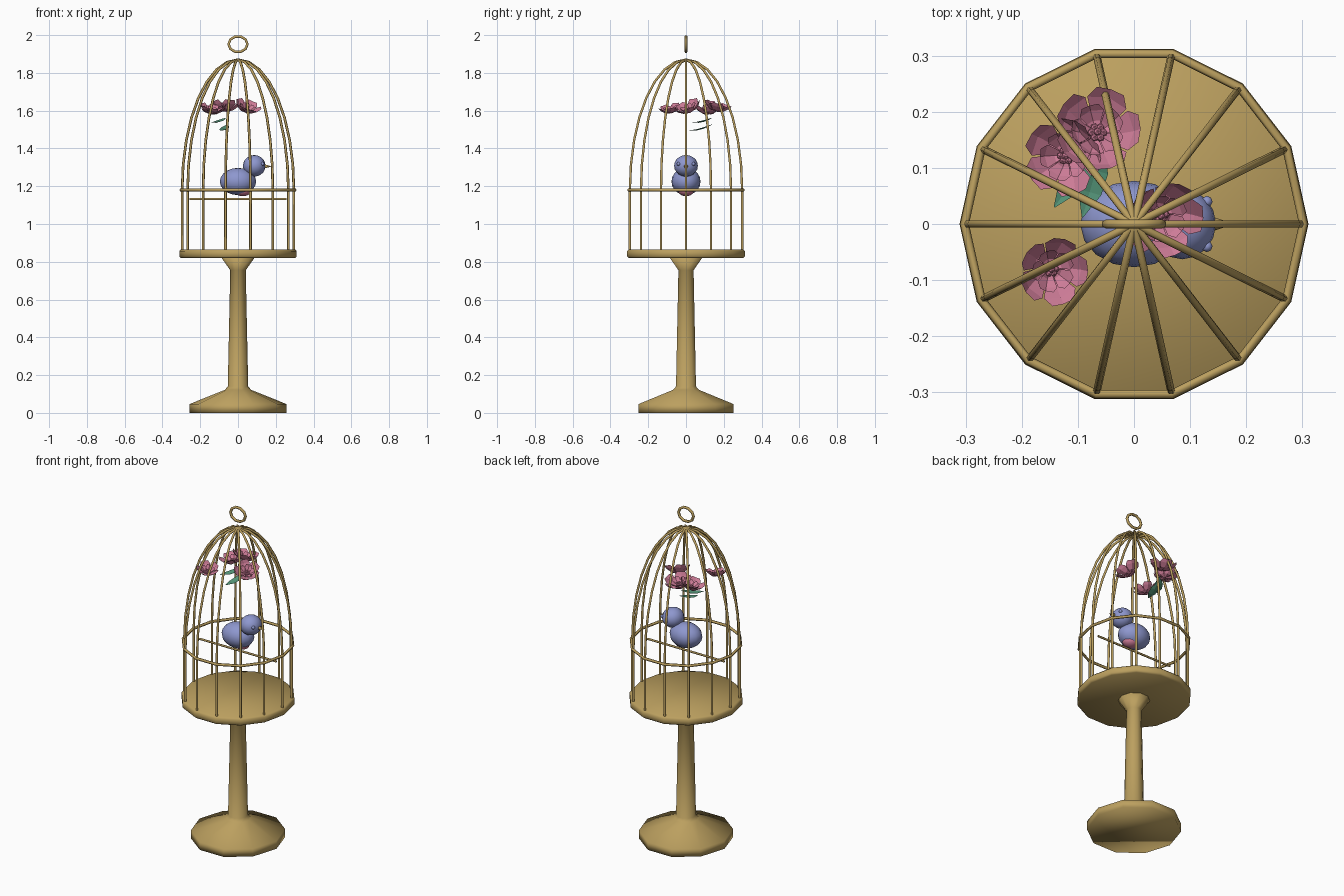
import bpy, bmesh, math
from mathutils import Matrix, Vector

if "Cube" in bpy.data.objects:
    bpy.data.objects.remove(bpy.data.objects["Cube"])

YS = 1.03      # the cage is very slightly deeper than wide
SIDES = 14


def material(name, rgb):
    m = bpy.data.materials.new(name)
    m.diffuse_color = (*rgb, 1)
    m.use_nodes = True
    m.node_tree.nodes["Principled BSDF"].inputs["Base Color"].default_value = m.diffuse_color
    return m


BRASS = material("brass", (0.50, 0.35, 0.115))
BLUE = material("bird blue", (0.27, 0.31, 0.62))
PINK = material("petal pink", (0.61, 0.20, 0.31))
GREEN = material("leaf green", (0.09, 0.30, 0.19))


def add_mesh(name, mesh, mat, smooth=True):
    ob = bpy.data.objects.new(name, mesh)
    bpy.context.collection.objects.link(ob)
    mesh.materials.clear()
    mesh.materials.append(mat)
    for p in mesh.polygons:
        p.use_smooth = smooth
        p.material_index = 0
    return ob


def finish(name, bm, mat, smooth=True, normals=True):
    if normals:
        bmesh.ops.recalc_face_normals(bm, faces=bm.faces)
    me = bpy.data.meshes.new(name)
    bm.to_mesh(me)
    bm.free()
    return add_mesh(name, me, mat, smooth)


def lathe(name, profile, sides, mat):
    """Revolve (radius, z) points and cap both ends."""
    bm = bmesh.new()
    rings = []
    for r, z in profile:
        rings.append([bm.verts.new((r * math.cos(2 * math.pi * i / sides),
                                    YS * r * math.sin(2 * math.pi * i / sides), z))
                      for i in range(sides)])
    for a, b in zip(rings, rings[1:]):
        for i in range(sides):
            j = (i + 1) % sides
            bm.faces.new((a[i], a[j], b[j], b[i]))
    bm.faces.new(rings[0])
    bm.faces.new(rings[-1])
    return finish(name, bm, mat)


def tubes(name, paths, radius, mat, closed=False):
    """Sweep a small round section along polylines."""
    cu = bpy.data.curves.new(name + "_path", 'CURVE')
    cu.dimensions = '3D'
    cu.bevel_depth = radius
    cu.bevel_resolution = 1
    cu.use_fill_caps = True
    for pts in paths:
        s = cu.splines.new('POLY')
        s.points.add(len(pts) - 1)
        for p, co in zip(s.points, pts):
            p.co = (*co, 1)
        s.use_cyclic_u = closed
    tmp = bpy.data.objects.new(name + "_tmp", cu)
    bpy.context.collection.objects.link(tmp)
    dg = bpy.context.evaluated_depsgraph_get()
    me = bpy.data.meshes.new_from_object(tmp.evaluated_get(dg))
    bpy.data.objects.remove(tmp)
    return add_mesh(name, me, mat)


def ellipsoid(name, centre, radii, mat, seg=16, rings=10):
    bm = bmesh.new()
    bmesh.ops.create_uvsphere(bm, u_segments=seg, v_segments=rings, radius=1)
    bmesh.ops.transform(bm, matrix=Matrix.Translation(centre) @ Matrix.Diagonal((*radii, 1)),
                        verts=bm.verts)
    return finish(name, bm, mat)


# Pedestal and tray
lathe("pedestal", [(0.256, 0), (0.256, 0.047), (0.07, 0.122), (0.054, 0.14),
                   (0.041, 0.755), (0.088, 0.822)], 10, BRASS)
lathe("tray", [(0.302, 0.82), (0.311, 0.828), (0.311, 0.856), (0.302, 0.866)], SIDES, BRASS)

# Cage bars: straight below, elliptical dome above
profile = [(0.296, 0.86), (0.296, 1.18)]
for k in range(1, 9):
    t = math.pi / 2 * k / 8
    profile.append((0.296 * math.cos(t), 1.18 + 0.69 * math.sin(t)))
bars = []
for i in range(SIDES):
    a = 2 * math.pi * i / SIDES
    bars.append([(r * math.cos(a), YS * r * math.sin(a), z) for r, z in profile])
tubes("cage_bars", bars, 0.007, BRASS)

# Middle hoop, hanging ring and perch
tubes("cage_hoop", [[(0.302 * math.cos(2 * math.pi * i / SIDES),
                      0.302 * YS * math.sin(2 * math.pi * i / SIDES), 1.18)
                     for i in range(SIDES)]], 0.008, BRASS, True)
tubes("hanging_ring", [[(0.05 * math.cos(math.pi * i / 5), 0,
                         1.952 + 0.042 * math.sin(math.pi * i / 5))
                        for i in range(10)]], 0.008, BRASS, True)
tubes("perch", [[(-0.257, 0, 1.132), (0.257, 0, 1.132)]], 0.006, BRASS)

# Bird
ellipsoid("bird_body", (0, 0, 1.225), (0.096, 0.077, 0.072), BLUE)
ellipsoid("bird_head", (0.086, 0, 1.308), (0.060, 0.063, 0.057), BLUE)
ellipsoid("bird_belly", (0.025, 0, 1.178), (0.046, 0.042, 0.031), PINK)
for side, label in ((-1, "left"), (1, "right")):
    ellipsoid("bird_eye_" + label, (0.130, side * 0.040, 1.318), (0.010, 0.010, 0.010), BLUE, 8, 6)
bm = bmesh.new()
bmesh.ops.create_cone(bm, cap_ends=True, segments=6, radius1=0.014, radius2=0.001, depth=0.04)
bmesh.ops.transform(bm, matrix=Matrix.Translation((0.156, 0, 1.305)) @ Matrix.Rotation(math.pi / 2, 4, 'Y'),
                    verts=bm.verts)
finish("bird_beak", bm, BRASS)


def flower(name, centre, size, lean_dir, lean_deg):
    """Cup of two petal layers with a beaded centre, leaning towards lean_dir degrees."""
    bm = bmesh.new()
    rows = [(0.08, 0.0, 0.62), (0.5, 0.10, 0.60), (0.85, 0.38, 0.60), (1.0, 0.60, 0.34)]
    for scale, lift, turn in ((1.0, 0.0, 0.0), (0.62, 0.10, math.pi / 5)):
        for p in range(5):
            mid = turn + 2 * math.pi * p / 5
            grid = []
            for r, z, half in rows:
                grid.append([bm.verts.new((size * scale * r * math.cos(mid + u * half),
                                           size * scale * r * math.sin(mid + u * half),
                                           size * (scale * z + lift + 0.05 * abs(u))))
                             for u in (-1, 0, 1)])
            for a, b in zip(grid, grid[1:]):
                for i in range(2):
                    bm.faces.new((a[i], a[i + 1], b[i + 1], b[i]))
    # beads in the middle
    for i in range(7):
        a = math.pi * i / 3
        d = 0 if i == 6 else 0.14 * size
        bmesh.ops.create_icosphere(bm, subdivisions=1, radius=0.10 * size,
                                   matrix=Matrix.Translation((d * math.cos(a), d * math.sin(a),
                                                              size * (0.30 if i == 6 else 0.22))))
    axis = Vector((-math.sin(math.radians(lean_dir)), math.cos(math.radians(lean_dir)), 0))
    bmesh.ops.transform(bm, matrix=Matrix.Translation(centre) @
                        Matrix.Rotation(math.radians(lean_deg), 4, axis), verts=bm.verts)
    return finish(name, bm, PINK, False, False)


# Flowers
flower("flower_back", (-0.066, 0.159, 1.595), 0.076, 80, 14)
flower("flower_left", (-0.118, 0.123, 1.580), 0.070, 205, 14)
flower("flower_front", (-0.150, -0.078, 1.587), 0.062, -45, 16)
flower("flower_right", (0.042, 0.022, 1.592), 0.072, -50, 28)


def leaf(name, base, tip, width):
    base, tip = Vector(base), Vector(tip)
    side = (tip - base).cross(Vector((0, 0, 1))).normalized() * width / 2
    bm = bmesh.new()
    rows = []
    for t, w in ((0, 0.1), (0.35, 0.9), (0.65, 0.85), (1, 0.05)):
        c = base.lerp(tip, t) - Vector((0, 0, 0.012 * math.sin(math.pi * t)))
        up = Vector((0, 0, 0.006 * w))
        rows.append([bm.verts.new(v) for v in (c - side * w + up, c, c + side * w + up)])
    for a, b in zip(rows, rows[1:]):
        for i in range(2):
            bm.faces.new((a[i], a[i + 1], b[i + 1], b[i]))
    finish(name, bm, GREEN, False)


# Leaves
leaf("leaf_upper", (-0.065, 0.14, 1.562), (-0.142, 0.03, 1.538), 0.05)
leaf("leaf_lower", (-0.055, 0.14, 1.527), (-0.092, 0.012, 1.495), 0.05)
